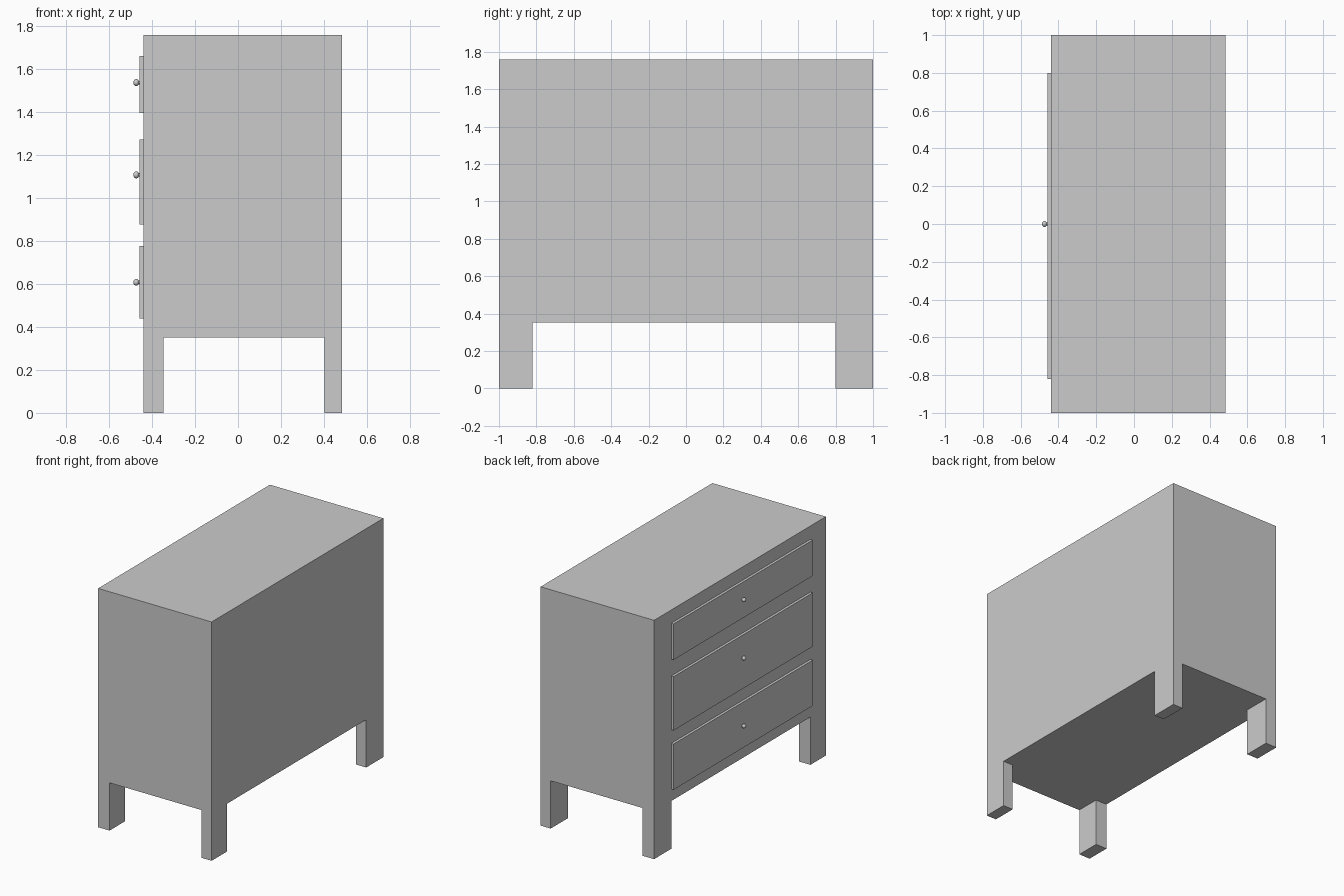
import bpy, bmesh
from math import pi
from mathutils import Matrix, Vector

if "Cube" in bpy.data.objects:
    bpy.data.objects.remove(bpy.data.objects["Cube"])

X0, X1 = -0.44, 0.485      # carcass depth (drawers on the -x side)
LEG_Z, TOP_Z = 0.352, 1.76


def add_box(bm, lo, hi):
    lo, hi = Vector(lo), Vector(hi)
    bmesh.ops.create_cube(bm, size=1, matrix=Matrix.Translation((lo + hi) / 2)
                          @ Matrix.Diagonal((*(hi - lo), 1)))


def finish(bm, name):
    bmesh.ops.recalc_face_normals(bm, faces=bm.faces[:])
    me = bpy.data.meshes.new(name)
    bm.to_mesh(me)
    bm.free()
    ob = bpy.data.objects.new(name, me)
    bpy.context.collection.objects.link(ob)
    return ob


# Carcass: box scored at the leg lines, with corner faces drawn down into legs
bm = bmesh.new()
add_box(bm, (X0, -1, LEG_Z), (X1, 1, TOP_Z))
for co, no in (((-0.347, 0, 0), (1, 0, 0)), ((0.403, 0, 0), (1, 0, 0)),
               ((0, -0.82, 0), (0, 1, 0)), ((0, 0.80, 0), (0, 1, 0))):
    bmesh.ops.bisect_plane(bm, geom=bm.verts[:] + bm.edges[:] + bm.faces[:],
                           plane_co=co, plane_no=no)
bm.normal_update()
corners = []
for f in bm.faces:
    c = f.calc_center_median()
    if f.normal.z < -0.9 and abs(c.y) > 0.85 and not -0.347 < c.x < 0.403:
        corners.append(f)
feet = bmesh.ops.extrude_discrete_faces(bm, faces=corners)["faces"]
for f in feet:
    for v in f.verts:
        v.co.z = 0
bmesh.ops.dissolve_limit(bm, angle_limit=0.01, verts=bm.verts[:], edges=bm.edges[:])
finish(bm, "carcass_with_legs")

# Drawer fronts and knobs: name, bottom, top, knob height
for name, z0, z1, zk in (("bottom", 0.44, 0.777, 0.608),
                         ("middle", 0.877, 1.273, 1.108),
                         ("top", 1.397, 1.662, 1.538)):
    bm = bmesh.new()
    add_box(bm, (-0.459, -0.82, z0), (X0, 0.80, z1))
    finish(bm, name + "_drawer_front")

    # Short stem with a rounded head
    bm = bmesh.new()
    turn = Matrix.Rotation(pi / 2, 4, 'Y')
    bmesh.ops.create_cone(bm, cap_ends=True, segments=16, radius1=0.008, radius2=0.008,
                          depth=0.02, matrix=Matrix.Translation((-0.461, 0, zk)) @ turn)
    bmesh.ops.create_uvsphere(bm, u_segments=16, v_segments=10, radius=0.016,
                              matrix=Matrix.Translation((-0.474, 0, zk)) @ turn
                              @ Matrix.Diagonal((1, 1, 0.85, 1)))
    knob = finish(bm, name + "_drawer_knob")
    bpy.ops.object.select_all(action='DESELECT')
    knob.select_set(True)
    bpy.context.view_layer.objects.active = knob
    bpy.ops.object.shade_smooth_by_angle()
